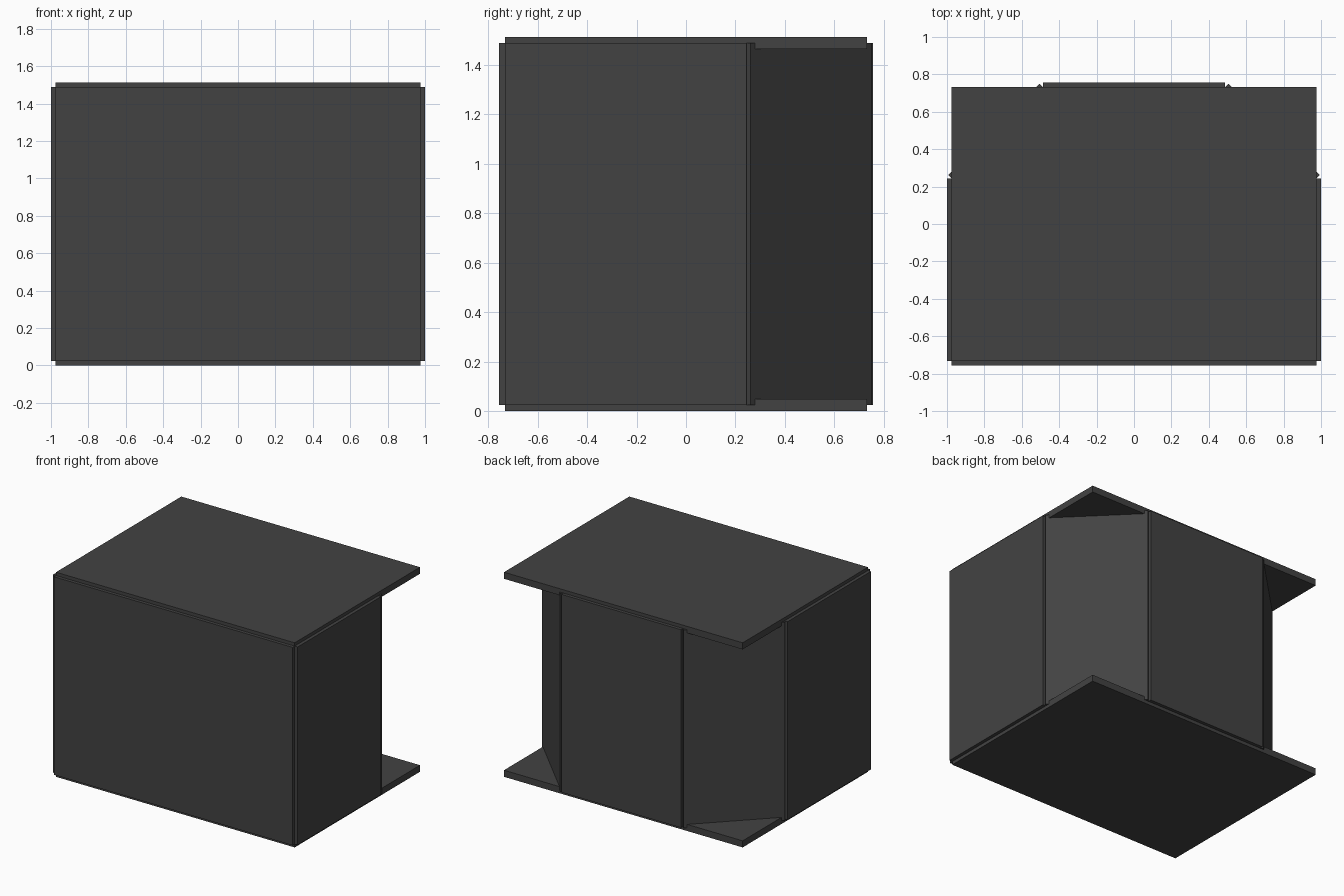
import bpy
from math import atan2, hypot

if "Cube" in bpy.data.objects:
    bpy.data.objects.remove(bpy.data.objects["Cube"])

T = 2 / 41                        # panel thickness
W, D, H = 20 * T, 15 * T, 30 * T  # half width, half depth, height between panel midplanes
C = W / 2                         # chamfer size of the two back corners

mat = bpy.data.materials.new("dark_grey")
mat.diffuse_color = (0.055, 0.055, 0.055, 1)
mat.use_nodes = True
mat.node_tree.nodes["Principled BSDF"].inputs["Base Color"].default_value = mat.diffuse_color


def slab(name, size, loc, turn=0):
    bpy.ops.mesh.primitive_cube_add(size=1, location=loc, rotation=(0, 0, turn))
    ob = bpy.context.object
    ob.name = name
    ob.scale = size
    ob.data.materials.append(mat)


def wall(name, a, b):
    """Upright panel centred on the plan line from a to b."""
    dx, dy = b[0] - a[0], b[1] - a[1]
    slab(name, (hypot(dx, dy), T, H),
         ((a[0] + b[0]) / 2, (a[1] + b[1]) / 2, T / 2 + H / 2), atan2(dy, dx))


# Floor and roof plates
slab("floor_plate", (2 * W, 2 * D, T), (0, 0, T / 2))
slab("roof_plate", (2 * W, 2 * D, T), (0, 0, T / 2 + H))

# Front and back walls
wall("front_wall", (-W, -D), (W, -D))
wall("back_wall", (-W + C, D), (W - C, D))

# Side walls and diagonal back corner walls
for side, s in (("left", -1), ("right", 1)):
    wall(side + "_wall", (s * W, -D), (s * W, D - C))
    wall(side + "_corner_wall", (s * W, D - C), (s * (W - C), D))
